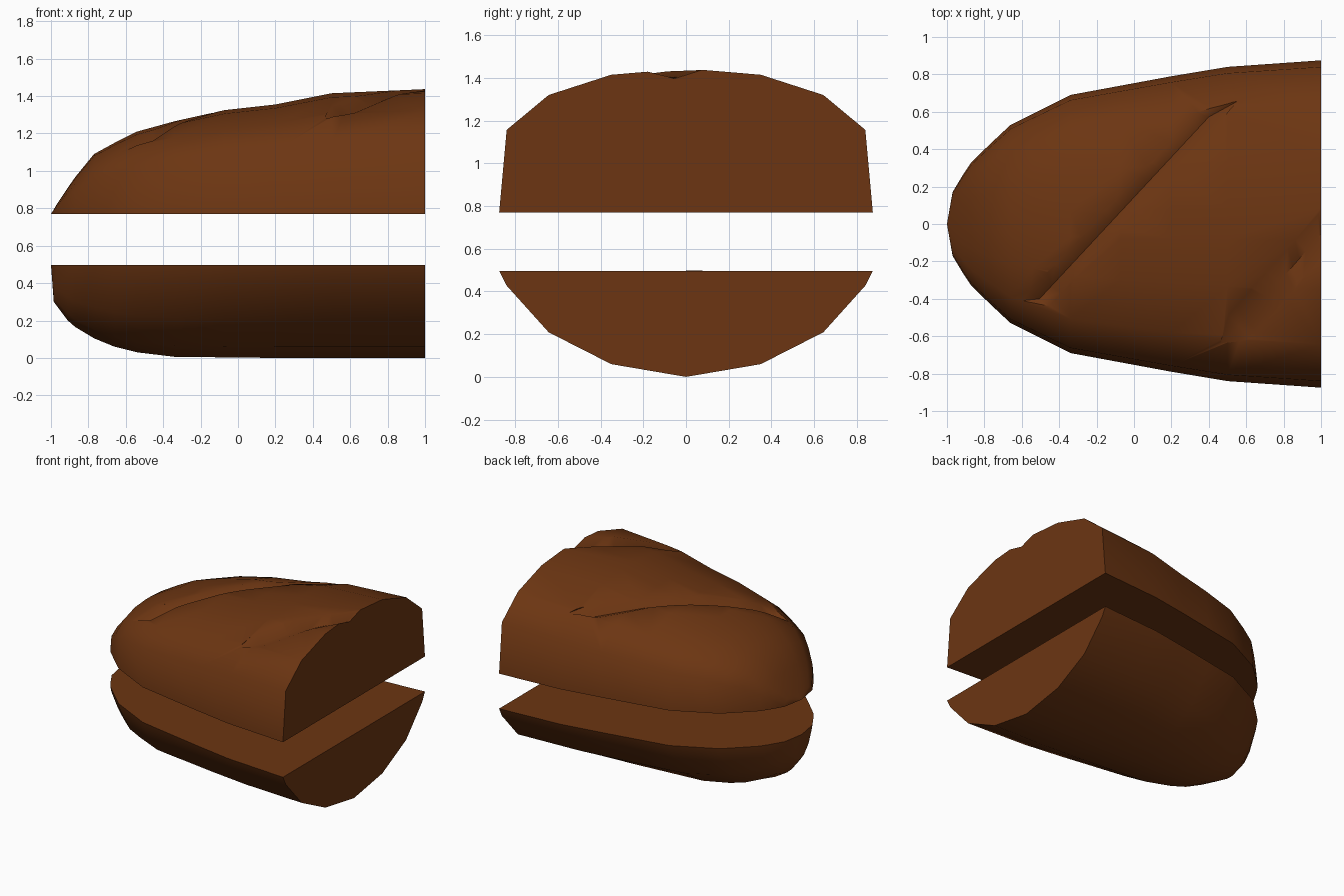
import bpy, bmesh, math
from mathutils import Vector
from mathutils.bvhtree import BVHTree

if "Cube" in bpy.data.objects:
    bpy.data.objects.remove(bpy.data.objects["Cube"])

crust = bpy.data.materials.new("brown crust")
crust.diffuse_color = (0.15, 0.036, 0.006, 1)
crust.use_nodes = True
crust.node_tree.nodes["Principled BSDF"].inputs["Base Color"].default_value = crust.diffuse_color

# Stations along the loaf: x, half width, crest of top, underside of bottom
STATIONS = [(-1, 0, .77, .50), (-.985, .085, .793, .30), (-.97, .17, .82, .28),
            (-.91, .27, .91, .20), (-.87, .33, .967, .165), (-.77, .427, 1.09, .105),
            (-.66, .53, 1.15, .06), (-.54, .59, 1.21, .03), (-.34, .69, 1.265, .006),
            (-.07, .74, 1.325, .003), (.2, .79, 1.355, 0), (.5, .84, 1.415, 0),
            (1, .875, 1.437, 0)]
# Half cross-sections as fractions of width and height
TOP = [(1, 0), (.96, .58), (.735, .825), (.4, .967), (.1, 1)]
BOTTOM = [(1, 0), (.96, .14), (.735, .58), (.4, .88), (0, 1)]


def make_object(name, bm):
    bmesh.ops.remove_doubles(bm, verts=bm.verts, dist=1e-5)
    bmesh.ops.recalc_face_normals(bm, faces=bm.faces)
    mesh = bpy.data.meshes.new(name)
    bm.to_mesh(mesh)
    bm.free()
    mesh.materials.append(crust)
    ob = bpy.data.objects.new(name, mesh)
    bpy.context.collection.objects.link(ob)
    return ob


def half_loaf(name, half, cut_z, col):
    """Loft the section along the loaf, closing the split and the cut end."""
    section = half + [(-y, z) for y, z in reversed(half) if y > 0]
    bm = bmesh.new()
    rows = [[bm.verts.new((s[0], y * s[1], cut_z + z * (s[col] - cut_z)))
             for y, z in section] for s in STATIONS]
    for a, b in zip(rows, rows[1:]):
        for i in range(len(section) - 1):
            bm.faces.new((a[i], a[i + 1], b[i + 1], b[i]))
    bm.faces.new(rows[-1])
    bm.faces.new([r[0] for r in rows] + [r[-1] for r in reversed(rows)])
    return make_object(name, bm)


def slash_cutter(name, left, right, start, end, loaf):
    """V-shaped cutter that follows the crust between two edge lines."""
    tree = BVHTree.FromPolygons([v.co for v in loaf.data.vertices],
                                [p.vertices for p in loaf.data.polygons])

    def on_crust(p, dz):
        hit = tree.ray_cast(Vector((min(p.x, .999), p.y, 3)), Vector((0, 0, -1)))[0]
        return (p.x, p.y, hit.z + dz)

    steps = 14
    bm = bmesh.new()
    rows = []
    for i in range(steps + 1):
        t = i / steps
        l = Vector(left[0]).lerp(Vector(left[1]), t)
        r = Vector(right[0]).lerp(Vector(right[1]), t)
        m = (l + r) / 2
        rows.append([bm.verts.new(c) for c in (
            on_crust(l, .004), on_crust(m, -.04), on_crust(r, .004), on_crust(m, .15))])
    for a, b in zip(rows, rows[1:]):
        for i in range(4):
            j = (i + 1) % 4
            bm.faces.new((a[i], a[j], b[j], b[i]))
    # Pointed tips
    for row, tip in ((rows[0], start), (rows[-1], end)):
        if tip:
            v = bm.verts.new(on_crust(Vector(tip), .004))
            for i in range(4):
                bm.faces.new((row[i], row[(i + 1) % 4], v))
        else:
            bm.faces.new(row)
    ob = make_object(name, bm)
    ob.hide_render = True
    return ob


def smooth(ob):
    bpy.ops.object.select_all(action='DESELECT')
    ob.select_set(True)
    bpy.context.view_layer.objects.active = ob
    bpy.ops.object.shade_smooth_by_angle(angle=math.radians(50))


bottom = half_loaf("bottom_half", BOTTOM, .497, 3)
top = half_loaf("top_half", TOP, .77, 2)

# Diagonal baker's slashes in the top crust
cutters = [
    slash_cutter("slash_cutter_long", ((-.56, -.36), (.34, .60)),
                 ((-.45, -.44), (.46, .545)), (-.60, -.41), (.56, .66), top),
    slash_cutter("slash_cutter_end", ((.50, -.48), (1.06, .15)),
                 ((.63, -.62), (1.06, -.12)), (.46, -.64), None, top)]
for c in cutters:
    m = top.modifiers.new("slash", 'BOOLEAN')
    m.operation = 'DIFFERENCE'
    m.solver = 'EXACT'
    m.object = c
bpy.context.view_layer.update()
cut = bpy.data.meshes.new_from_object(top.evaluated_get(bpy.context.evaluated_depsgraph_get()))
top.modifiers.clear()
top.data = cut
for c in cutters:
    bpy.data.objects.remove(c)

smooth(top)
smooth(bottom)
